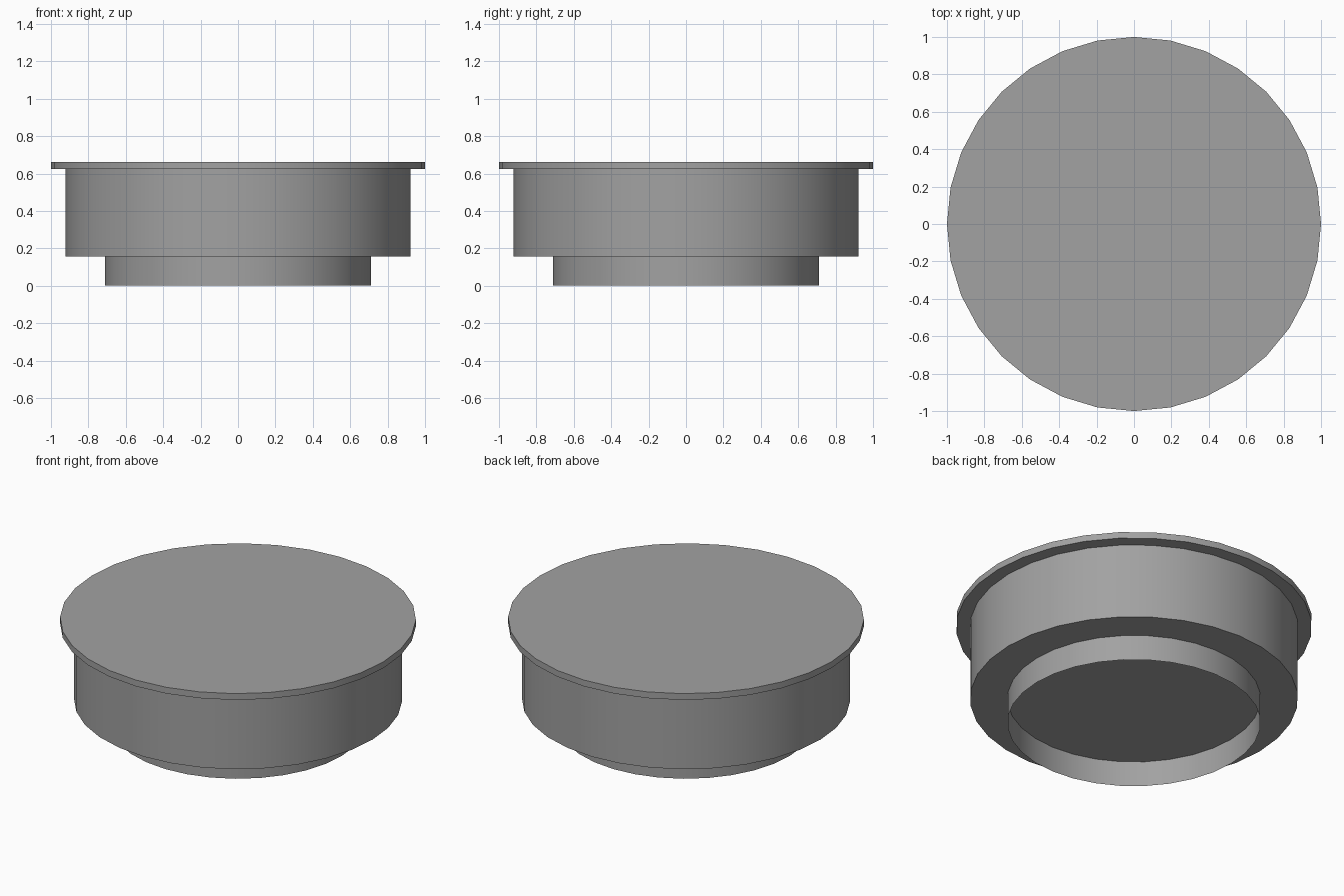
import bpy
import bmesh
import math

SIDES = 32

cube = bpy.data.objects.get("Cube")
if cube:
    bpy.data.objects.remove(cube, do_unlink=True)

# One plain grey for every part
grey = bpy.data.materials.new("mid_grey")
grey.use_nodes = True
colour = (0.36, 0.36, 0.36, 1.0)
grey.diffuse_color = colour
grey.node_tree.nodes["Principled BSDF"].inputs["Base Color"].default_value = colour


def drum(name, radius, bottom, top, capped=True):
    """Upright cylinder between two heights, with or without end caps."""
    bm = bmesh.new()
    bmesh.ops.create_cone(bm, cap_ends=capped, segments=SIDES,
                          radius1=radius, radius2=radius, depth=top - bottom)
    bmesh.ops.translate(bm, verts=bm.verts, vec=(0, 0, (top + bottom) / 2))
    mesh = bpy.data.meshes.new(name)
    bm.to_mesh(mesh)
    bm.free()
    mesh.materials.append(grey)
    obj = bpy.data.objects.new(name, mesh)
    bpy.context.collection.objects.link(obj)
    bpy.ops.object.select_all(action="DESELECT")
    obj.select_set(True)
    bpy.context.view_layer.objects.active = obj
    bpy.ops.object.shade_smooth_by_angle(angle=math.radians(30))
    return obj


# Wide thin lid, main body, and a hollow skirt open at the bottom
drum("lid", 1.0, 0.623, 0.662)
drum("body", 0.922, 0.157, 0.623)
drum("base_skirt", 0.712, 0.0, 0.157, capped=False)
